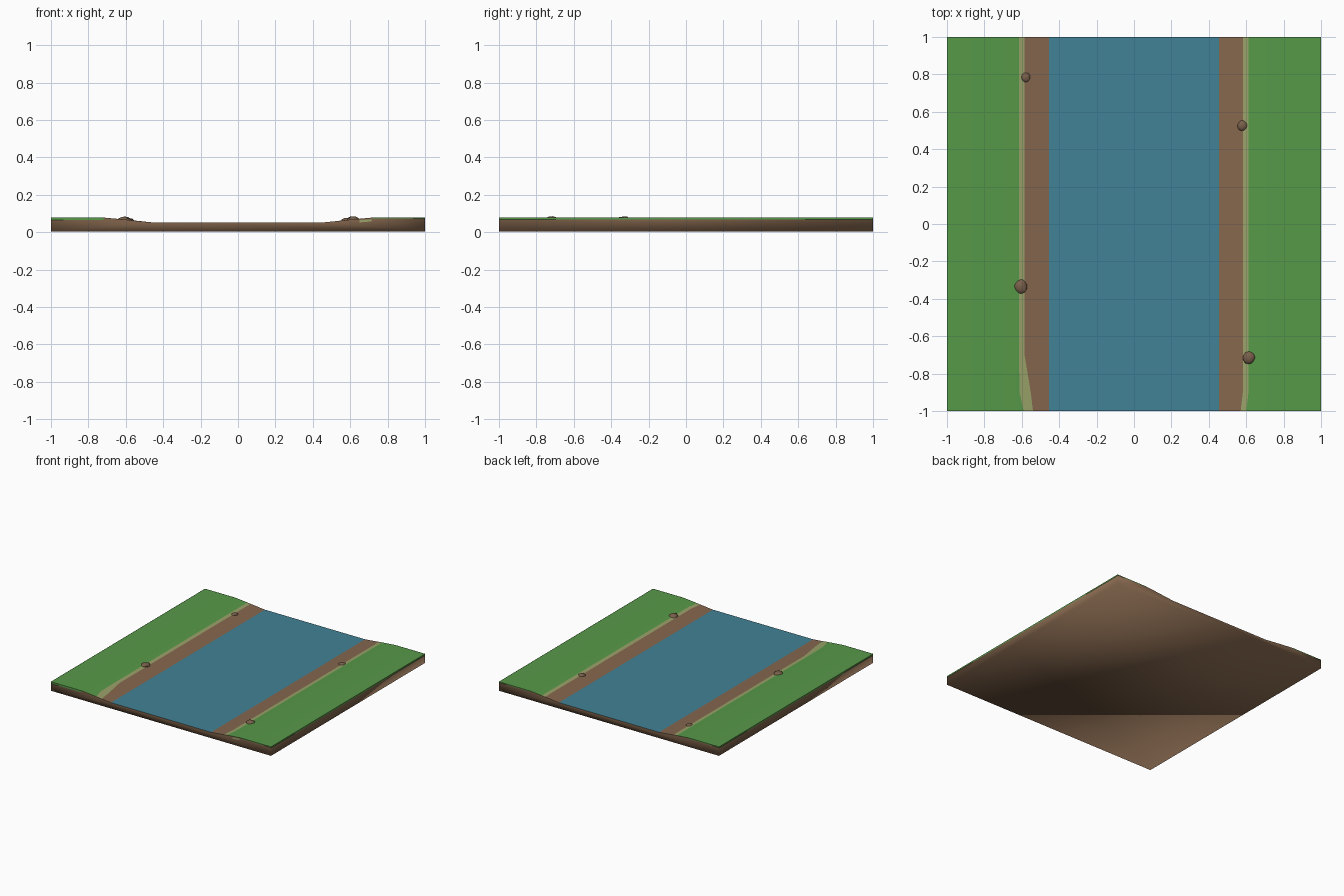
import bpy, bmesh, math, random
from mathutils import Vector

random.seed(4)
cube = bpy.data.objects.get("Cube")
if cube:
    bpy.data.objects.remove(cube, do_unlink=True)


def material(name, rgb):
    m = bpy.data.materials.new(name)
    m.use_nodes = True
    m.diffuse_color = (*rgb, 1)
    bsdf = m.node_tree.nodes["Principled BSDF"]
    bsdf.inputs["Base Color"].default_value = (*rgb, 1)
    bsdf.inputs["Roughness"].default_value = 0.9
    return m


GRASS = material("grass green", (0.095, 0.32, 0.066))
SAND = material("pale sand", (0.32, 0.36, 0.14))
SOIL = material("brown soil", (0.235, 0.136, 0.076))
WATER = material("river blue", (0.053, 0.225, 0.31))
STONE = material("brown stone", (0.19, 0.115, 0.07))


def make_object(name, bm, mats, angle):
    mesh = bpy.data.meshes.new(name)
    bm.normal_update()
    bm.to_mesh(mesh)
    bm.free()
    for m in mats:
        mesh.materials.append(m)
    ob = bpy.data.objects.new(name, mesh)
    bpy.context.collection.objects.link(ob)
    bpy.ops.object.select_all(action="DESELECT")
    ob.select_set(True)
    bpy.context.view_layer.objects.active = ob
    if angle:
        bpy.ops.object.shade_smooth_by_angle(angle=math.radians(angle))
    else:
        bpy.ops.object.shade_smooth()
    return ob


# Height of the valley across the river
PROFILE = [(0, 0.05), (0.43, 0.05), (0.5, 0.055), (0.6, 0.067), (0.72, 0.078), (1, 0.078)]


def height(x):
    x = abs(x)
    for (x0, z0), (x1, z1) in zip(PROFILE, PROFILE[1:]):
        if x <= x1:
            return z0 + (z1 - z0) * (x - x0) / (x1 - x0)
    return PROFILE[-1][1]


# Each row: y, then grass and sand limits on the right (-x) and left (+x) banks
ROWS = [
    (-1, 0.59, 0.54, 0.60, 0.57),
    (-0.9, 0.612, 0.552, 0.612, 0.582),
    (-0.7, 0.615, 0.585, 0.612, 0.582),
    (1, 0.615, 0.585, 0.612, 0.582),
]
SHORE = 0.455


def columns(row):
    y, g0, s0, g1, s1 = row
    return [-1, -0.72, -g0, -s0, -SHORE, SHORE, s1, g1, 0.72, 1]


# Banks: grass, sand and soil bands that follow the slope
BANDS = [0, 0, 1, 2, None, 2, 1, 0, 0]
bm = bmesh.new()
grid = [[bm.verts.new((x, r[0], height(x))) for x in columns(r)] for r in ROWS]
for a, b in zip(grid, grid[1:]):
    for i, band in enumerate(BANDS):
        if band is not None:
            f = bm.faces.new((a[i], a[i + 1], b[i + 1], b[i]))
            f.material_index = band
make_object("river_banks", bm, [GRASS, SAND, SOIL], 40)

# Water sheet
bm = bmesh.new()
z = height(SHORE)
bm.faces.new([bm.verts.new(p) for p in
              ((-SHORE, -1, z), (SHORE, -1, z), (SHORE, 1, z), (-SHORE, 1, z))])
make_object("river_water", bm, [WATER], 40)

# Soil body: four walls and the underside
bm = bmesh.new()
base = {(sx, sy): bm.verts.new((sx, sy, 0.004)) for sx in (-1, 1) for sy in (-1, 1)}
ends = {}
for sy, row in ((-1, ROWS[0]), (1, ROWS[-1])):
    ends[sy] = [bm.verts.new((x, sy, height(x))) for x in columns(row)]
    bm.faces.new([base[-1, sy], base[1, sy]] + ends[sy][::-1])
for sx, i in ((-1, 0), (1, -1)):
    bm.faces.new((base[sx, -1], base[sx, 1], ends[1][i], ends[-1][i]))
bm.faces.new((base[-1, -1], base[-1, 1], base[1, 1], base[1, -1]))
bmesh.ops.recalc_face_normals(bm, faces=bm.faces)
# An open-topped box still needs its underside facing down
under = min(bm.faces, key=lambda f: f.calc_center_median().z)
bm.normal_update()
if under.normal.z > 0:
    bmesh.ops.reverse_faces(bm, faces=bm.faces)
make_object("soil_body", bm, [SOIL], 0)


# Thin turf edge draped over the walls
def edge_plate(name, a, b, depth, mat, drop=0.0):
    bm = bmesh.new()
    pts = []
    for x, y in (a, b):
        pts.append((x, y, height(x) - drop))
    for x, y in (b, a):
        pts.append((x, y, height(x) - drop - depth))
    bm.faces.new([bm.verts.new(p) for p in pts])
    bm.normal_update()
    f = bm.faces[:][0]
    outward = Vector((a[0] + b[0], a[1] + b[1], 0))
    if abs(f.normal.x) > abs(f.normal.y):
        outward.y = 0
    else:
        outward.x = 0
    if f.normal.dot(outward) < 0:
        f.normal_flip()
    make_object(name, bm, [mat], 40)


E = 1.001
for side, s in (("right", -1), ("left", 1)):
    edge_plate(side + "_turf_edge", (s * E, -1), (s * E, 1), 0.011, GRASS)
    edge_plate(side + "_back_turf_edge", (s, E), (s * 0.72, E), 0.006, GRASS)
edge_plate("right_front_turf_edge", (-1, -E), (-0.72, -E), 0.014, GRASS)
edge_plate("left_front_turf_edge", (1, -E), (0.72, -E), 0.005, GRASS)
edge_plate("front_sand_patch", (0.65, -E), (0.715, -E), 0.012, SAND, 0.008)

# Stones along the shore: x, y, radius, top height
STONES = [(-0.58, 0.785, 0.026, 0.075), (0.58, 0.525, 0.028, 0.077),
          (-0.605, -0.335, 0.037, 0.085), (0.615, -0.715, 0.033, 0.085)]
for n, (x, y, r, top) in enumerate(STONES, 1):
    bm = bmesh.new()
    bmesh.ops.create_icosphere(bm, subdivisions=2, radius=1)
    squash = r * 0.65
    for v in bm.verts:
        v.co *= random.uniform(0.92, 1.06)
        v.co = Vector((x + v.co.x * r, y + v.co.y * r * 1.1,
                       top - squash + v.co.z * squash))
    make_object("shore_stone_%d" % n, bm, [STONE], 35)
